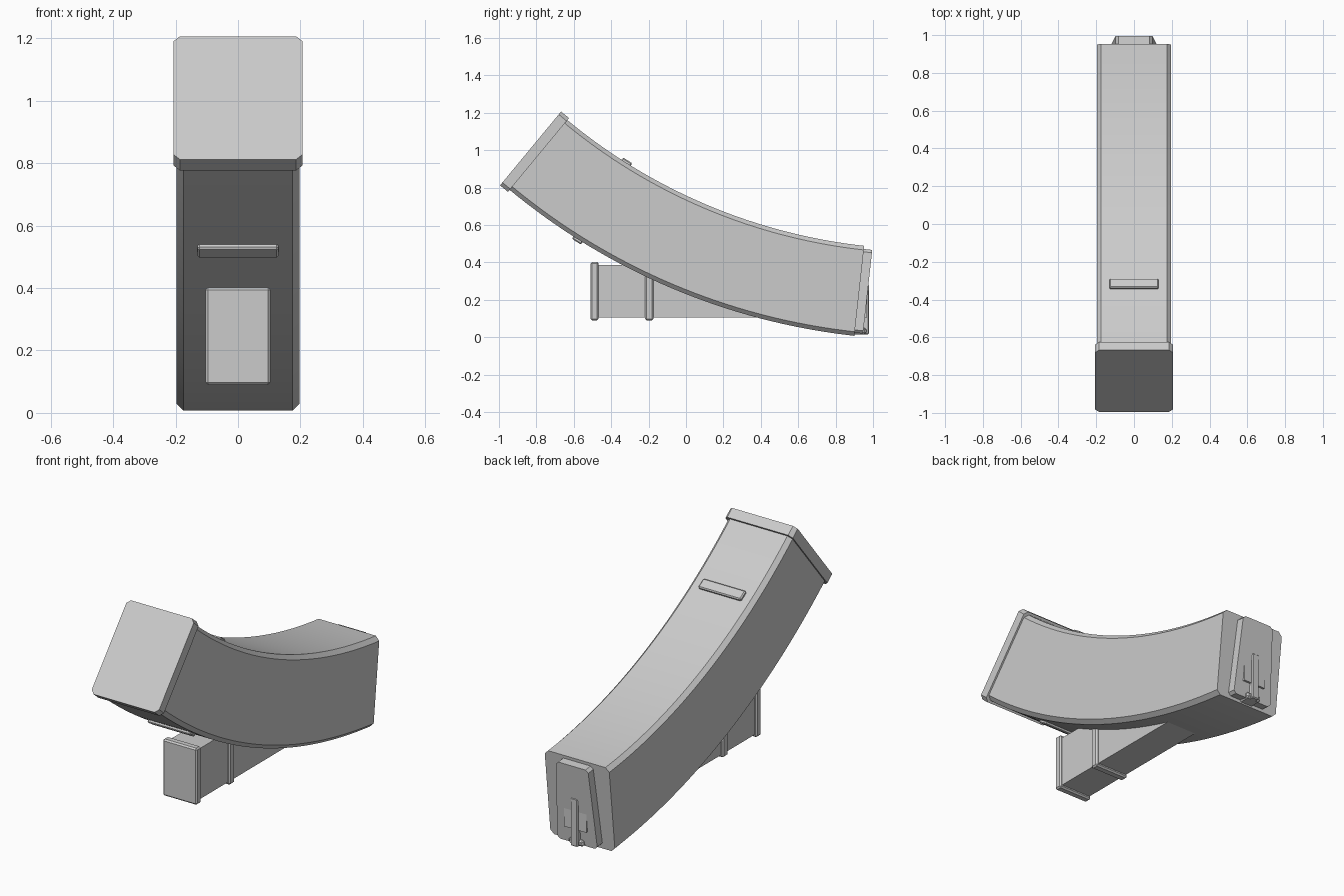
import bpy, bmesh
from math import sin, cos, radians
from mathutils import Matrix, Vector

if "Cube" in bpy.data.objects:
    bpy.data.objects.remove(bpy.data.objects["Cube"])

# Shared arc: everything on the curved body is placed by angle about this centre
CY, CZ, R = 1.283, 3.478, 3.25
T_BACK, T_FRONT = 6.3, 39.6


def frame(deg):
    t = radians(deg)
    return (Matrix.Translation((0, CY - R * sin(t), CZ - R * cos(t)))
            @ Matrix.Rotation(-t, 4, 'X'))


def finish(name, bm, smooth=False):
    bmesh.ops.recalc_face_normals(bm, faces=bm.faces)
    me = bpy.data.meshes.new(name)
    bm.to_mesh(me)
    bm.free()
    ob = bpy.data.objects.new(name, me)
    bpy.context.collection.objects.link(ob)
    if smooth:
        bpy.ops.object.select_all(action='DESELECT')
        ob.select_set(True)
        bpy.context.view_layer.objects.active = ob
        bpy.ops.object.shade_smooth_by_angle(angle=radians(25))
    return ob


def box(name, lo, hi, bevel=0.0, along_y=False, mat=Matrix(), taper=1.0):
    """Chamfered box; along_y limits chamfers to the four lengthwise edges."""
    lo, hi = Vector(lo), Vector(hi)
    bm = bmesh.new()
    bmesh.ops.create_cube(bm, size=1)
    for v in bm.verts:
        low = v.co.z < 0
        v.co = Vector([(lo[i] + hi[i]) / 2 + v.co[i] * (hi[i] - lo[i]) for i in range(3)])
        if low:
            v.co.x *= taper
    if bevel:
        edges = [e for e in bm.edges if not along_y
                 or abs(e.verts[0].co.y - e.verts[1].co.y) > 1e-4]
        bmesh.ops.bevel(bm, geom=edges, offset=bevel, segments=1,
                        affect='EDGES', clamp_overlap=True)
    bm.transform(mat)
    return finish(name, bm)


# Curved body: chamfered rectangle swept along the arc
W, H, C = 0.197, 0.242, 0.022
profile = [(W, C - H), (W, H - C), (W - C, H), (C - W, H),
           (-W, H - C), (-W, C - H), (C - W, -H), (W - C, -H)]
bm = bmesh.new()
rings, N = [], 32
for i in range(N + 1):
    m = frame(T_BACK + (T_FRONT - T_BACK) * i / N)
    rings.append([bm.verts.new(m @ Vector((x, 0, z))) for x, z in profile])
for a, b in zip(rings, rings[1:]):
    for j in range(8):
        k = (j + 1) % 8
        bm.faces.new((a[j], a[k], b[k], b[j]))
bm.faces.new(rings[0])
bm.faces.new(rings[-1])
finish("curved_body", bm, smooth=True)

# Front end cap
box("front_cap", (-0.206, -0.055, -0.256), (0.206, 0, 0.256), 0.02, True, frame(T_FRONT))

# Raised ribs above and below the body
for name, z0, z1 in (("upper_rib", 0.22, 0.257), ("lower_rib", -0.257, -0.22)):
    box(name, (-0.13, -0.029, z0), (0.13, 0.029, z1), 0.006, False, frame(32.2))

# Rear raised plate
box("rear_plate", (-0.098, -0.02, -0.225), (0.098, 0.045, 0.225), 0.015, True,
    frame(T_BACK), taper=1.25)

# Upright catch on the rear plate
box("rear_catch", (-0.068, 0.85, 0.105), (0.068, 0.967, 0.27))
box("rear_catch_rib", (-0.022, 0.85, 0.015), (0.022, 0.978, 0.28), 0.005)
box("rear_catch_foot", (-0.045, 0.88, 0.015), (0.045, 0.965, 0.05), 0.01)

# Straight bar under the body with its collars
box("lower_bar", (-0.092, -0.5, 0.105), (0.092, 0.6, 0.385))
for name, y0, y1 in (("front_flange", -0.51, -0.467), ("middle_collar", -0.22, -0.175)):
    box(name, (-0.104, y0, 0.09), (0.104, y1, 0.402), 0.008)
